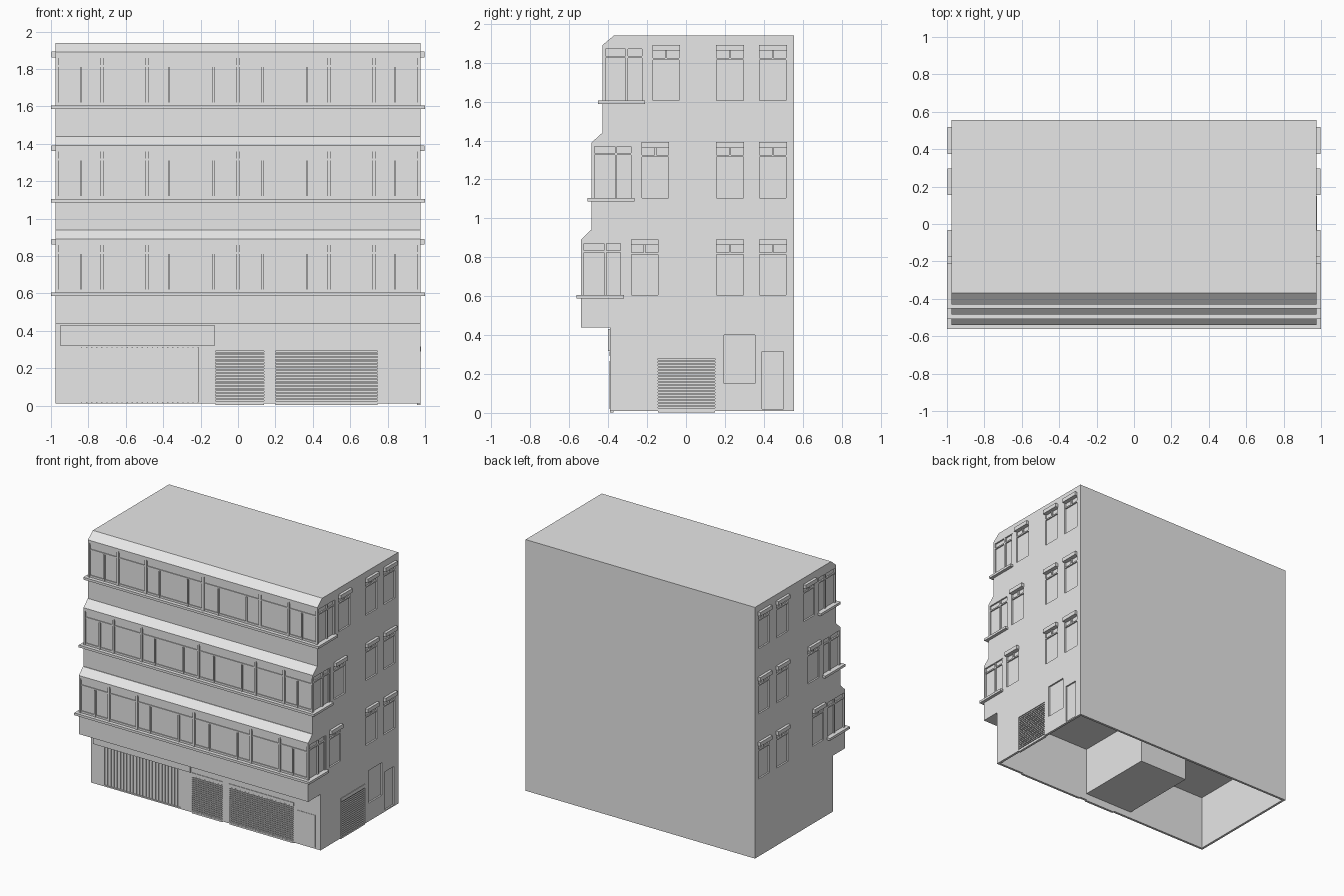
import bpy
import bmesh

cube = bpy.data.objects.get("Cube")
if cube:
    bpy.data.objects.remove(cube, do_unlink=True)

plaster = bpy.data.materials.new("pale_grey_plaster")
plaster.use_nodes = True
GREY = (0.8, 0.8, 0.8, 1)
plaster.diffuse_color = GREY
plaster.node_tree.nodes["Principled BSDF"].inputs["Base Color"].default_value = GREY

W, BACK = 0.975, 0.555      # half width and rear wall
DEPTH = 0.012               # depth of every recess


def finish(name, bm):
    bmesh.ops.recalc_face_normals(bm, faces=bm.faces)
    mesh = bpy.data.meshes.new(name)
    bm.to_mesh(mesh)
    bm.free()
    mesh.materials.append(plaster)
    obj = bpy.data.objects.new(name, mesh)
    bpy.context.collection.objects.link(obj)
    return obj


def boxes(name, spans):
    """One object from boxes given as (x0, x1, y0, y1, z0, z1)."""
    bm = bmesh.new()
    for x0, x1, y0, y1, z0, z1 in spans:
        verts = bmesh.ops.create_cube(bm, size=1)["verts"]
        for v in verts:
            v.co = (x1 if v.co.x > 0 else x0,
                    y1 if v.co.y > 0 else y0,
                    z1 if v.co.z > 0 else z0)
    return finish(name, bm)


def prism(name, profile):
    """Extrude a (y, z) side profile across the full width."""
    bm = bmesh.new()
    face = bm.faces.new([bm.verts.new((-W, y, z)) for y, z in profile])
    geom = bmesh.ops.extrude_face_region(bm, geom=[face])["geom"]
    moved = [g for g in geom if isinstance(g, bmesh.types.BMVert)]
    bmesh.ops.translate(bm, verts=moved, vec=(2 * W, 0, 0))
    return finish(name, bm)


def carve(obj, spans):
    cutter = boxes("cutter", spans)
    cutter.hide_render = True
    mod = obj.modifiers.new("recess", "BOOLEAN")
    mod.operation, mod.solver, mod.object = "DIFFERENCE", "EXACT", cutter
    bpy.context.view_layer.objects.active = obj
    bpy.ops.object.modifier_apply(modifier=mod.name)
    bpy.data.objects.remove(cutter, do_unlink=True)


def side(s, inner, outer):
    """X range on side s, measured from the side wall outwards."""
    a, b = s * (W + inner), s * (W + outer)
    return min(a, b), max(a, b)


def storey(name, base, front, chamfer):
    top = base + 0.5
    wall = prism(name + "_wall", [
        (BACK, base), (front, base), (front, top - 0.05),
        (front + chamfer, top), (BACK, top)])
    low, head, rail = base + 0.165, base + 0.43, base + 0.37
    bay0, bay1 = front + 0.015, front + 0.215
    windows = [(front + 0.26, front + 0.395), (0.157, 0.295), (0.377, 0.515)]
    cuts, frames, sills, hoods = [], [], [], []
    fy0, fy1 = front + 0.001, front + DEPTH + 0.002
    for s in (-1, 1):
        # front ribbon window with its posts and transom
        x0, x1 = sorted((s * 0.01, s * 0.96))
        cuts.append((x0, x1, front - 0.05, front + DEPTH, low, head))
        frames.append((x0, x1, fy0 + 0.005, fy1, rail, rail + 0.01))
        frames.append((x0, x1, fy0 + 0.005, fy1, head - 0.012, head))
        frames.append((x0, x1, fy0 + 0.005, fy1, low, low + 0.015))
        for x, half, up in ((0.84, 0.005, rail), (0.725, 0.009, head),
                            (0.485, 0.009, head), (0.37, 0.005, rail),
                            (0.13, 0.005, rail)):
            frames.append((s * x - half, s * x + half, fy0, fy1, low, up))
        # corner bay window on the side
        cx = side(s, -DEPTH, 0.05)
        fx = side(s, -DEPTH - 0.002, -0.002)
        cuts.append((*cx, bay0, bay1, low, head))
        mid = bay0 + 0.11
        frames.append((*fx, bay0, bay1, rail + 0.015, rail + 0.025))
        frames.append((*fx, mid - 0.006, mid + 0.006, low, head))
        frames.append((*fx, bay1 - 0.012, bay1, low, head))
        sills.append((*side(s, -0.005, 0.024), front - 0.022, bay1 + 0.005,
                      low - 0.018, low))
        # plain side windows with a hood and a split top light
        for y0, y1 in windows:
            mid = (y0 + y1) / 2
            cuts.append((*cx, y0, y1, low, head + 0.01))
            frames.append((*fx, y0, y1, rail + 0.005, rail + 0.015))
            frames.append((*fx, mid - 0.005, mid + 0.005, rail + 0.01, head))
            hoods.append((*side(s, -DEPTH, 0.021), y0 - 0.003, y1 + 0.003,
                          head - 0.008, head + 0.022))
    sills.append((-W, W, front - 0.022, front + 0.005, low - 0.018, low))
    carve(wall, cuts)
    boxes(name + "_window_frames", frames)
    boxes(name + "_sills", sills)
    boxes(name + "_window_hoods", hoods)


storey("first_storey", 0.44, -0.54, 0.05)
storey("second_storey", 0.94, -0.485, 0.055)
storey("third_storey", 1.44, -0.43, 0.06)

# hollow ground storey, open underneath
F, G = -0.39, 0.01
ground = boxes("ground_storey_wall", [(-W, W, F, BACK, G, 0.44)])
T = 0.018
carve(ground, [(-W + T, W - T, F + T, BACK - T, -0.1, 0.432)])
shutters = [(-0.12, 0.14), (0.2, 0.745)]
GATE = (-0.86, -0.21)
openings = [(a, b, F - 0.05, F + DEPTH, -0.05, 0.312)
            for a, b in shutters + [GATE]]
SHUT = (-0.145, 0.15)
openings += [(*side(1, -DEPTH, 0.05), *SHUT, -0.05, 0.312),
             (*side(1, -DEPTH, 0.05), 0.195, 0.355, 0.15, 0.4),
             (*side(1, -DEPTH, 0.05), 0.39, 0.5, 0.02, 0.315)]
carve(ground, openings)

# roller shutters: stacked slats and a header box
slats, headers = [], []
STEP = 0.0155
for i in range(18):
    z0 = 0.015 + i * STEP
    z1 = z0 + 0.009
    for a, b in shutters:
        slats.append((a, b, F + 0.003, F + DEPTH + 0.002, z0, z1))
    slats.append((*side(1, -DEPTH - 0.002, -0.003), *SHUT, z0, z1))
for a, b in shutters:
    headers.append((a - 0.003, b + 0.003, F - 0.004, F + DEPTH, 0.292, 0.316))
    headers.append((a, b, F, F + T, 0.003, 0.016))
headers.append((*side(1, -DEPTH, 0.004), *SHUT, 0.288, 0.316))
headers.append((*side(1, -T, 0), *SHUT, 0.003, 0.016))
boxes("shutter_slats", slats)
boxes("shutter_headers", headers)

# ribbed sliding gate under a shallow fascia box
RIBS = 24
pitch = (GATE[1] - GATE[0]) / RIBS
boxes("gate_ribs", [
    (GATE[0] + i * pitch, GATE[0] + (i + 0.75) * pitch,
     F + 0.006, F + DEPTH + 0.002, 0.02, 0.315) for i in range(RIBS)])
boxes("gate_threshold", [(*GATE, F, F + T, G, 0.02)])
boxes("gate_fascia", [(-0.95, -0.125, F - 0.012, F + 0.005, 0.318, 0.43)])

# slim trim around the flush door by the front corner
boxes("front_door_trim", [(0.77, 0.93, F - 0.003, F, 0.262, 0.268),
                          (0.924, 0.93, F - 0.003, F, 0.02, 0.268)])

# enclosed room hanging inside the ground storey
boxes("inner_room", [(-0.28, 0.14, F + T, 0.25, 0.06, 0.435)])
